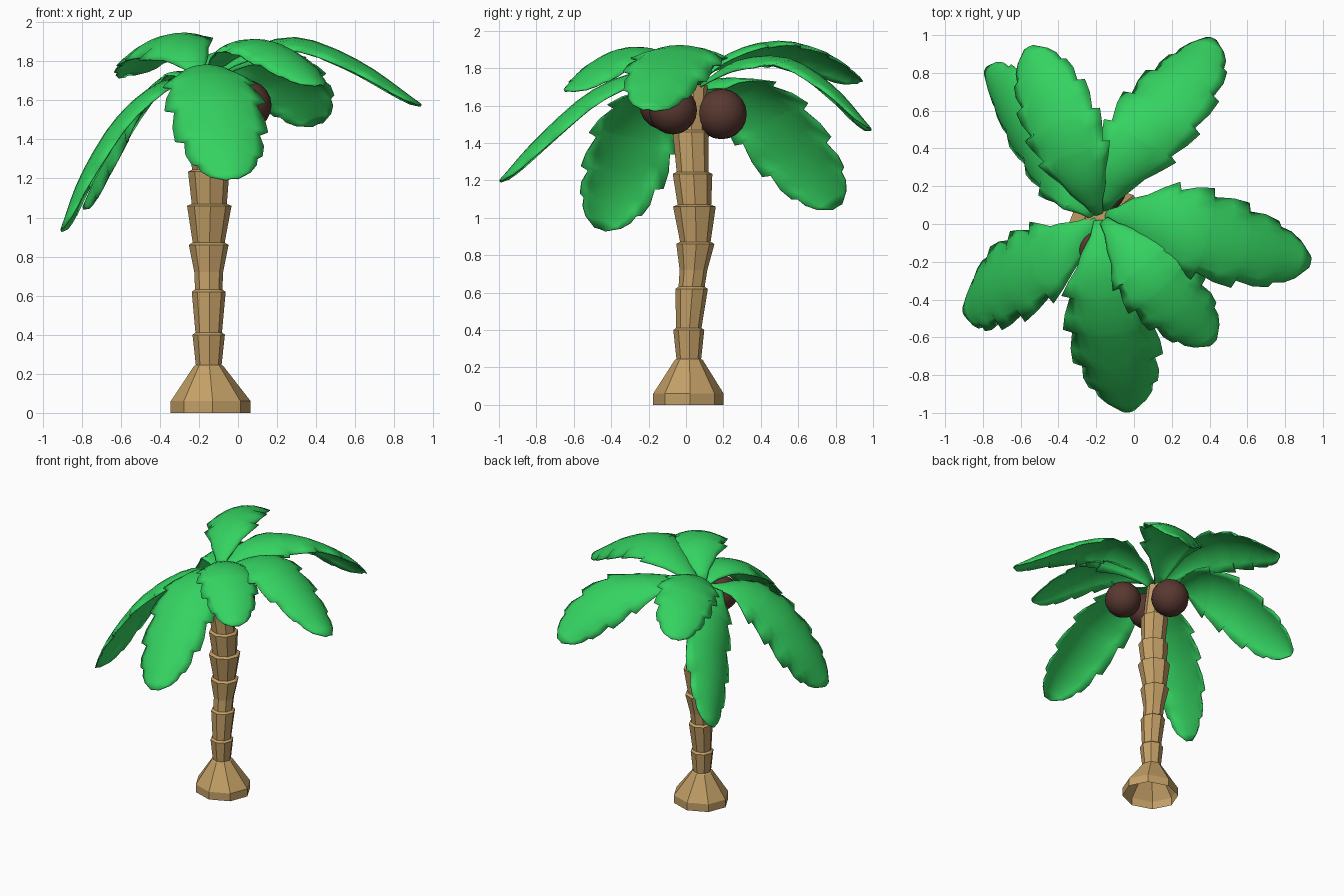
import bpy, bmesh, math
from mathutils import Vector

if "Cube" in bpy.data.objects:
    bpy.data.objects.remove(bpy.data.objects["Cube"])


def material(name, rgb):
    m = bpy.data.materials.new(name)
    m.diffuse_color = (*rgb, 1)
    m.use_nodes = True
    m.node_tree.nodes["Principled BSDF"].inputs["Base Color"].default_value = m.diffuse_color
    return m


GREEN = material("leaf green", (0.035, 0.65, 0.12))
BARK = material("tan bark", (0.55, 0.35, 0.135))
BROWN = material("dark brown", (0.10, 0.039, 0.03))


def loft(name, rows, mat, closed):
    """Skin a list of equally long point rows with quads."""
    bm = bmesh.new()
    vs = [[bm.verts.new(p) for p in row] for row in rows]
    n = len(rows[0])
    for a, b in zip(vs, vs[1:]):
        for i in range(n if closed else n - 1):
            j = (i + 1) % n
            bm.faces.new((a[i], a[j], b[j], b[i]))
    if closed:
        bm.faces.new(vs[-1])
    bmesh.ops.recalc_face_normals(bm, faces=bm.faces)
    me = bpy.data.meshes.new(name)
    bm.to_mesh(me)
    bm.free()
    me.materials.append(mat)
    ob = bpy.data.objects.new(name, me)
    bpy.context.collection.objects.link(ob)
    return ob


# Trunk: flared foot and stacked cups, open underneath (x, y, z, radius)
TRUNK = [(-.14, .013, 0, .205), (-.14, .013, .06, .205), (-.15, .015, .24, .075),
         (-.15, .015, .245, .066), (-.15, .015, .40, .083), (-.15, .015, .412, .068),
         (-.15, .03, .62, .087), (-.15, .03, .632, .070), (-.15, .04, .72, .074),
         (-.15, .05, .86, .102), (-.15, .05, .872, .082), (-.147, .045, 1.06, .114),
         (-.147, .045, 1.07, .09), (-.15, .035, 1.235, .106), (-.15, .035, 1.245, .085),
         (-.17, .025, 1.46, .097), (-.17, .025, 1.47, .08), (-.185, .04, 1.71, .075)]
loft("trunk", [[(x + r * math.cos(math.tau * i / 8 + .05),
                 y + r * (.92 if z < .1 else 1) * math.sin(math.tau * i / 8 + .05), z)
                for i in range(8)] for x, y, z, r in TRUNK], BARK, True)

# Coconuts under the crown
for i, (p, r) in enumerate([((.043, -.07, 1.575), .129),
                            ((-.175, .19, 1.555), .135),
                            ((-.215, -.12, 1.6), .128)]):
    bpy.ops.mesh.primitive_uv_sphere_add(segments=16, ring_count=10, radius=r, location=p)
    ob = bpy.context.object
    ob.name = f"coconut_{i + 1}"
    ob.data.materials.append(BROWN)
    bpy.ops.object.shade_smooth()


def spline(pts, t):
    """Catmull-Rom point on a path, t in 0..1."""
    p = [pts[0] * 2 - pts[1]] + pts + [pts[-1] * 2 - pts[-2]]
    f = t * (len(pts) - 1)
    k = min(int(f), len(pts) - 2)
    u = f - k
    a, b, c, d = p[k:k + 4]
    return .5 * (2 * b + (c - a) * u + (2 * a - 5 * b + 4 * c - d) * u ** 2
                 + (3 * b - a - 3 * c + d) * u ** 3)


ENVELOPE = [(0, .03), (.1, .06), (.25, .16), (.4, .225), (.6, .245),
            (.78, .215), (.9, .155), (.96, .10), (1, .03)]


def width(t):
    for (t0, w0), (t1, w1) in zip(ENVELOPE, ENVELOPE[1:]):
        if t <= t1:
            return w0 + (w1 - w0) * (t - t0) / (t1 - t0)
    return ENVELOPE[-1][1]


# Rows along a leaf: each tooth widens, then snaps back into a notch
STATIONS = [(0, 1), (.08, 1), (.17, 1)]
TEETH = [.25, .41, .58, .74, .88]
for a, b in zip(TEETH, TEETH[1:]):
    STATIONS += [(a, .84), ((a + b) / 2, .97), (b - .012, 1.03)]
STATIONS += [(.88, .9), (.92, 1), (.96, 1), (1, 1)]


def frond(name, path, scale, across):
    """Leaf along a path; 'across' is the direction its blade spreads in."""
    pts = [Vector(p) for p in path]
    rows = []
    for t, k in STATIONS:
        c = spline(pts, t)
        e = .01
        tan = (spline(pts, min(1, t + e)) - spline(pts, max(0, t - e))).normalized()
        side = Vector(across)
        side = (side - tan * side.dot(tan)).normalized()
        up = side.cross(tan).normalized()
        if up.z < 0:
            up = -up
        w = width(t) * scale
        row = []
        for j in range(-4, 5):
            u = j / 4
            reach = k if abs(j) == 4 else 1 if abs(j) < 3 else (1 + k) / 2
            row.append(c + side * (w * u * reach) - up * (.3 * w * u * u))
        rows.append(row)
    ob = loft(name, rows, GREEN, False)
    # thin leaf thickness
    mod = ob.modifiers.new("thickness", "SOLIDIFY")
    mod.thickness = .008
    mod.offset = 0
    bpy.ops.object.select_all(action="DESELECT")
    ob.select_set(True)
    bpy.context.view_layer.objects.active = ob
    bpy.ops.object.shade_smooth_by_angle(angle=math.radians(40))


# Seven arching fronds
frond("frond_right", [(-.16, .04, 1.70), (.04, .02, 1.85), (.3, -.03, 1.92),
                      (.62, -.12, 1.80), (.935, -.2, 1.58)], 1.0, (0, 1, 0))
frond("frond_front_right", [(-.16, .02, 1.74), (-.04, -.12, 1.87), (.1, -.29, 1.91),
                            (.26, -.46, 1.83), (.42, -.63, 1.68)], .88, (.75, .66, 0))
frond("frond_back_right", [(-.17, .06, 1.70), (-.06, .28, 1.84), (.1, .55, 1.85),
                           (.27, .79, 1.70), (.41, .985, 1.48)], .96, (1, 0, 0))
frond("frond_back", [(-.19, .05, 1.72), (-.27, .22, 1.87), (-.37, .46, 1.93),
                     (-.47, .71, 1.87), (-.56, .935, 1.73)], .9, (.94, .34, .28))
frond("frond_back_left", [(-.2, .04, 1.70), (-.34, .2, 1.74), (-.51, .4, 1.60),
                          (-.67, .61, 1.33), (-.79, .81, 1.06)], .95, (0, 1, 0))
frond("frond_left", [(-.2, .02, 1.71), (-.4, -.13, 1.69), (-.62, -.25, 1.51),
                     (-.80, -.35, 1.22), (-.905, -.46, .94)], 1.0, (0, 1, 0))
frond("frond_front", [(-.18, .02, 1.72), (-.16, -.22, 1.78), (-.13, -.5, 1.68),
                      (-.08, -.78, 1.44), (-.03, -.995, 1.2)], 1.04, (1, 0, 0))
